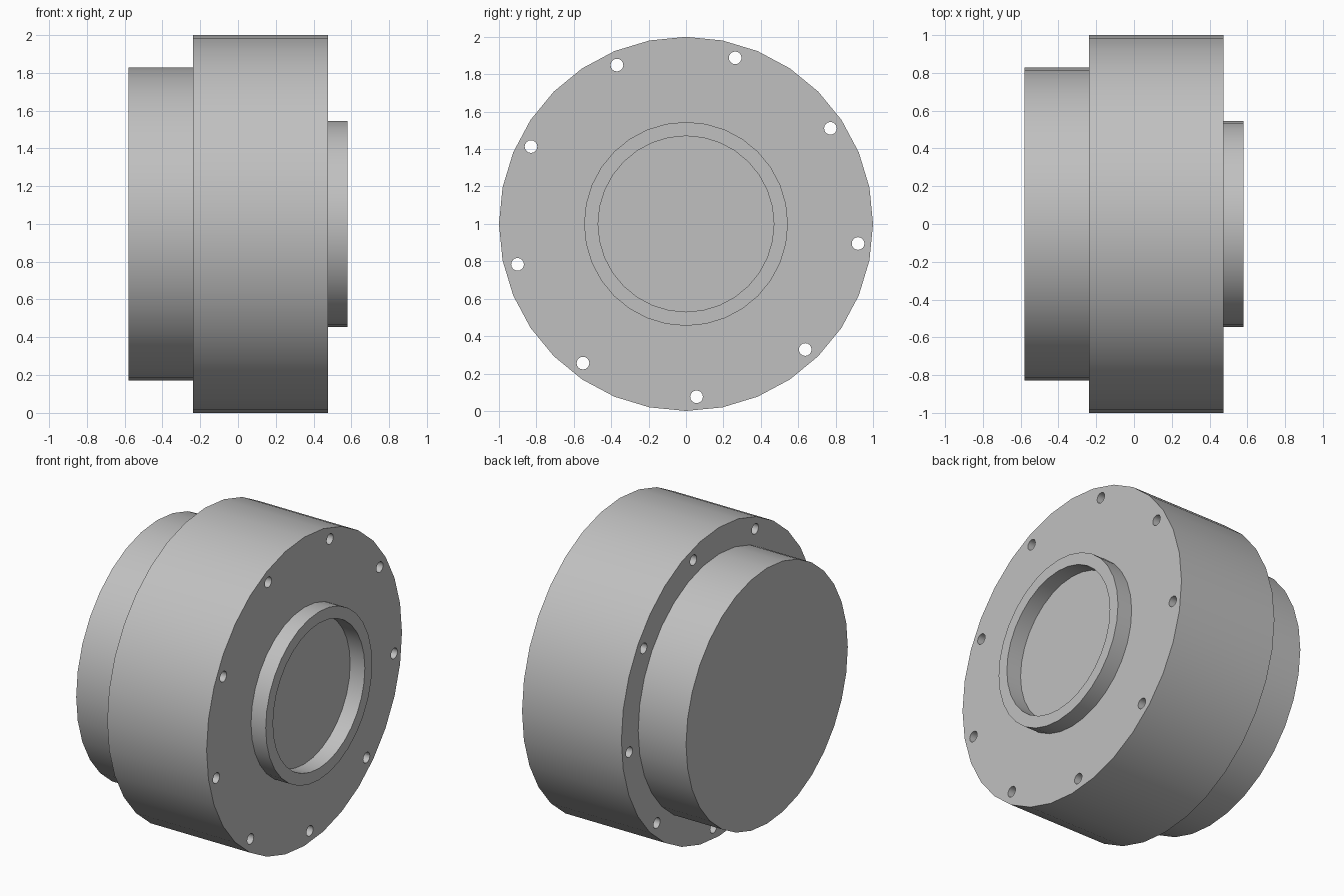
import bpy, bmesh, math
from mathutils import Matrix, Vector

cube = bpy.data.objects.get("Cube")
if cube:
    bpy.data.objects.remove(cube, do_unlink=True)

SIDES = 32
AXIS_Z = 1.0

grey = bpy.data.materials.new("plain grey")
grey.use_nodes = True
colour = (0.53, 0.53, 0.53, 1)
grey.diffuse_color = colour
grey.node_tree.nodes["Principled BSDF"].inputs["Base Color"].default_value = colour


def add_object(name, bm):
    bmesh.ops.recalc_face_normals(bm, faces=bm.faces)
    mesh = bpy.data.meshes.new(name)
    bm.to_mesh(mesh)
    bm.free()
    mesh.materials.append(grey)
    obj = bpy.data.objects.new(name, mesh)
    bpy.context.collection.objects.link(obj)
    return obj


def lathe(name, profile):
    """Turn (x, radius) points about the lengthwise axis and cap both ends."""
    bm = bmesh.new()
    verts = [bm.verts.new((x, 0, AXIS_Z + r)) for x, r in profile]
    edges = [bm.edges.new(pair) for pair in zip(verts, verts[1:])]
    bmesh.ops.spin(bm, geom=verts + edges, cent=(0, 0, AXIS_Z), axis=(1, 0, 0),
                   angle=math.tau, steps=SIDES)
    bmesh.ops.remove_doubles(bm, verts=bm.verts, dist=0.0001)
    bmesh.ops.holes_fill(bm, edges=[e for e in bm.edges if e.is_boundary], sides=0)
    return add_object(name, bm)


# Stepped housing: rear boss, wide drum, raised front rim and recessed centre
housing = lathe("housing", [
    (-0.58, 0.828), (-0.237, 0.828),
    (-0.237, 1.0), (0.475, 1.0),
    (0.475, 0.545), (0.58, 0.545),
    (0.58, 0.47), (0.475, 0.47),
])

# Nine bolt holes running right through the drum flange
bm = bmesh.new()
for i in range(9):
    a = math.radians(-6.5 + 40 * i)
    centre = Vector((0.12, 0.926 * math.cos(a), AXIS_Z + 0.926 * math.sin(a)))
    bmesh.ops.create_cone(bm, cap_ends=True, segments=16, radius1=0.034, radius2=0.034,
                          depth=1.2,
                          matrix=Matrix.Translation(centre) @ Matrix.Rotation(math.pi / 2, 4, 'Y'))
cutter = add_object("bolt_hole_cutter", bm)
cutter.hide_render = True

bpy.ops.object.select_all(action='DESELECT')
bpy.context.view_layer.objects.active = housing
housing.select_set(True)
holes = housing.modifiers.new("bolt holes", 'BOOLEAN')
holes.operation = 'DIFFERENCE'
holes.solver = 'EXACT'
holes.object = cutter
bpy.ops.object.modifier_apply(modifier=holes.name)
bpy.data.objects.remove(cutter, do_unlink=True)

# Smooth round walls, crisp edges
bpy.ops.object.shade_smooth_by_angle(angle=math.radians(40))
